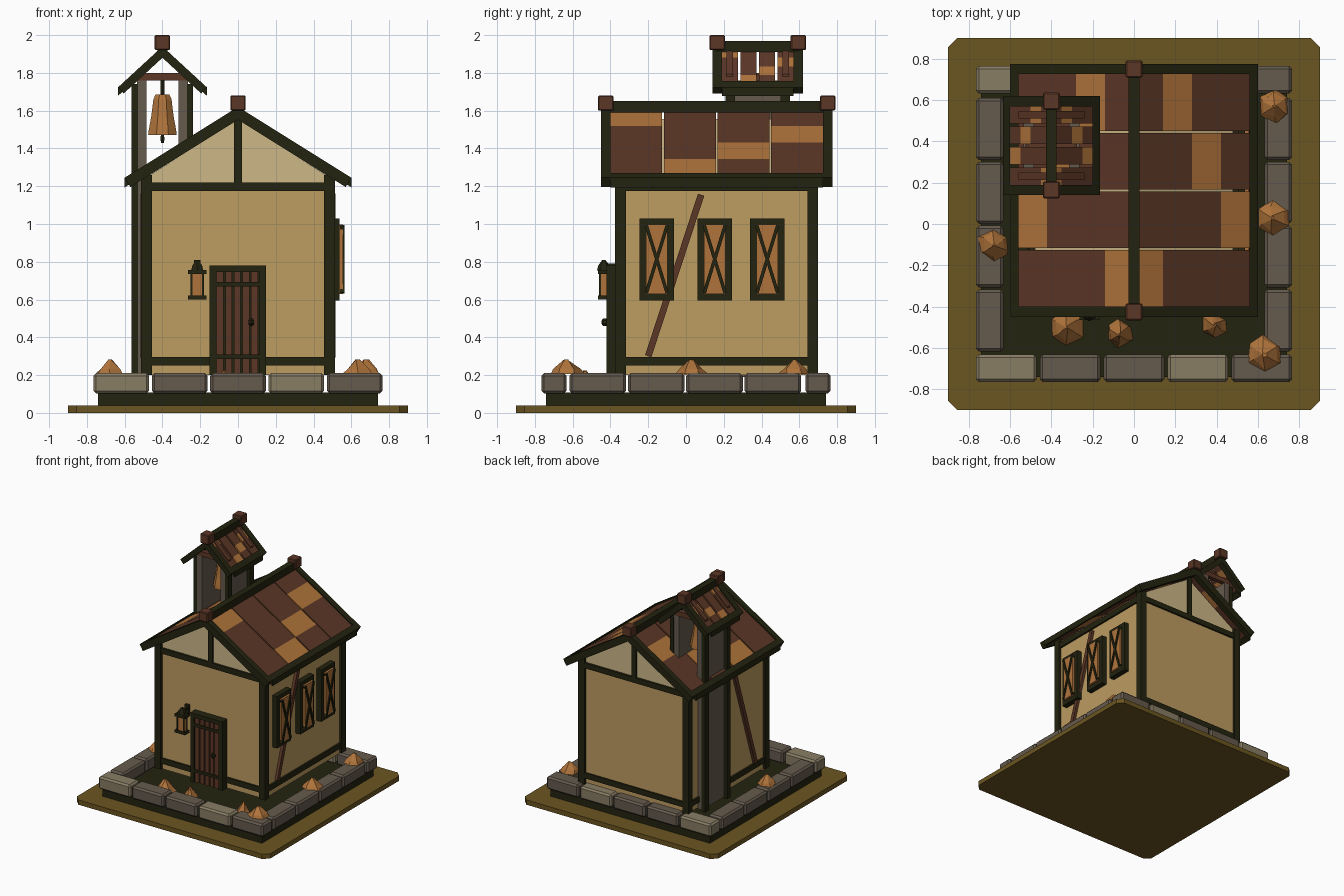
import bpy, bmesh, math, random
from mathutils import Vector

if "Cube" in bpy.data.objects:
    bpy.data.objects.remove(bpy.data.objects["Cube"])
random.seed(4)


def material(name, hexa):
    m = bpy.data.materials.new(name)
    rgb = [int(hexa[i:i + 2], 16) / 255 for i in (0, 2, 4)]
    m.diffuse_color = [c / 12.92 if c < .04 else ((c + .055) / 1.055) ** 2.4 for c in rgb] + [1]
    m.use_nodes = True
    m.node_tree.nodes["Principled BSDF"].inputs["Base Color"].default_value = m.diffuse_color
    return m


OLIVE = material("olive ground", "6b5521")
DARK = material("dark timber", "232310")
BROWN = material("red brown wood", "5c3726")
ORANGE = material("copper orange", "b0743b")
PLASTER = material("tan plaster", "bd9c61")
PALE = material("pale plaster", "cdb787")
STONE = material("grey stone", "655a4d")
LIGHT = material("light stone", "887d64")


def finish(name, bm, mat):
    bmesh.ops.recalc_face_normals(bm, faces=bm.faces)
    me = bpy.data.meshes.new(name)
    bm.to_mesh(me)
    bm.free()
    me.materials.append(mat)
    ob = bpy.data.objects.new(name, me)
    bpy.context.collection.objects.link(ob)
    return ob


def prism(name, pts, a, b, axis, mat, bevel=0):
    """Extrude a 2D outline from a to b along one axis."""
    place = {'x': lambda u, v, w: (w, u, v), 'y': lambda u, v, w: (u, w, v),
             'z': lambda u, v, w: (u, v, w)}[axis]
    bm = bmesh.new()
    lo = [bm.verts.new(place(u, v, a)) for u, v in pts]
    hi = [bm.verts.new(place(u, v, b)) for u, v in pts]
    bm.faces.new(lo)
    bm.faces.new(hi)
    n = len(pts)
    for i in range(n):
        j = (i + 1) % n
        bm.faces.new((lo[i], lo[j], hi[j], hi[i]))
    if bevel:
        bmesh.ops.recalc_face_normals(bm, faces=bm.faces)
        bmesh.ops.bevel(bm, geom=bm.edges[:], offset=bevel, segments=1, affect='EDGES')
    return finish(name, bm, mat)


def box(name, x0, x1, y0, y1, z0, z1, mat, bevel=0):
    return prism(name, [(x0, y0), (x1, y0), (x1, y1), (x0, y1)], z0, z1, 'z', mat, bevel)


def bar_yz(name, p, q, w, x0, x1, mat):
    p, q = Vector(p), Vector(q)
    d = (q - p).normalized() * w / 2
    n = Vector((-d.y, d.x))
    return prism(name, [p + n, q + n, q - n, p - n], x0, x1, 'x', mat)


def lathe(name, profile, loc, sides, mat):
    """Stack of rings (radius, z) closed at both ends."""
    bm = bmesh.new()
    rings = []
    for r, z in profile:
        rings.append([bm.verts.new((loc[0] + r * math.cos((k + .5) * math.tau / sides),
                                    loc[1] + r * math.sin((k + .5) * math.tau / sides), loc[2] + z))
                      for k in range(sides)])
    bm.faces.new(rings[0])
    bm.faces.new(rings[-1])
    for a, b in zip(rings, rings[1:]):
        for k in range(sides):
            j = (k + 1) % sides
            bm.faces.new((a[k], a[j], b[j], b[k]))
    return finish(name, bm, mat)


def roof(name, cx, y0, y1, half, apex, slope, t, edge, gap, tile_t):
    """Gable roof: patchwork tiles, barge boards, eave beams, ridge beam and ridge caps."""
    top = lambda x: apex - slope * x
    e = half - .03
    chevron = [(0, apex), (half, top(half)), (e, top(e) - t), (0, apex - t),
               (-e, top(e) - t), (-half, top(half))]
    chevron = [(cx + x, z) for x, z in chevron]
    for tag, ya, yb in (("front", y0, y0 + .05), ("back", y1 - .05, y1)):
        prism(f"{name}_{tag}_barge_board", chevron, ya, yb, 'y', DARK)
    inner = half - edge
    step = (y1 - y0 - .1 + gap) / 4
    accents = {1: (0, 3, 2, 1), -1: (0, 3, 2, 1)}
    for s in (1, -1):
        quad = lambda a, b, drop, th: [(cx + s * a, top(a) - drop), (cx + s * b, top(b) - drop),
                                       (cx + s * b, top(b) - drop - th), (cx + s * a, top(a) - drop - th)]
        prism(f"{name}_eave_beam", quad(inner, half, 0, t * .75), y0 + .05, y1 - .05, 'y', DARK)
        for c in range(4):
            ya = y0 + .05 + c * step
            for r in range(4):
                mat = ORANGE if accents[s][c] == r else BROWN
                prism(f"{name}_tile", quad(inner * r / 4, inner * (r + 1) / 4, .013, tile_t),
                      ya, ya + step - gap, 'y', mat)
    box(f"{name}_ridge_beam", cx - .026, cx + .026, y0 + .02, y1 - .02, apex - .03, apex + .03, DARK)
    for y in (y0 + .025, y1 - .025):
        box(f"{name}_ridge_cap", cx - .041, cx + .041, y - .041, y + .041, apex - .02, apex + .06, BROWN, .006)


# Ground plate and soil bed
c, k = .9, .045
prism("ground_plate", [(-c + k, -c), (c - k, -c), (c, -c + k), (c, c - k),
                       (c - k, c), (-c + k, c), (-c, c - k), (-c, -c + k)], 0, .04, 'z', OLIVE)
box("soil_bed", -.74, .74, -.74, .74, .04, .107, DARK)

# Kerb stones around the bed
for i in range(5):
    x = -.765 + i * .309
    mat = LIGHT if i in (0, 3) else STONE
    for tag, y in (("front", -.765), ("back", .632)):
        box(f"{tag}_kerb_stone", x, x + .294, y, y + .133, .103, .21, mat, .014)
for i in range(4):
    y = -.617 + i * .309
    for tag, x in (("left", -.765), ("right", .632)):
        box(f"{tag}_kerb_stone", x, x + .133, y, y + .3, .103, .21, STONE, .014)

# Faceted orange heaps on the kerb and soil
for x, y, r, z, h in ((-.68, -.10, .08, .205, .078), (-.325, -.50, .085, .105, .1), (-.07, -.53, .068, .105, .12),
                      (.39, -.49, .06, .105, .1), (.63, -.63, .088, .205, .078), (.67, .03, .085, .205, .078),
                      (.68, .57, .08, .205, .078)):
    heap = lathe("leaf_heap", [(r, 0), (r * .75, h * .35), (.006, h)], (x, y, z), 6, ORANGE)
    for v in heap.data.vertices:
        v.co.x += random.uniform(-.009, .009)
        v.co.y += random.uniform(-.009, .009)

# Plaster walls and gables
F, B, W = -.375, .70, .513
box("house_walls", -W + .02, W - .02, F + .02, B - .02, .2, 1.21, PLASTER)
prism("gable_infill", [(-.48, 1.2), (.48, 1.2), (.48, 1.25), (0, 1.555), (-.48, 1.25)],
      F + .022, B - .022, 'y', PALE)

# Timber frame
for s in (-1, 1):
    for y in (F, B - .057):
        x = sorted((s * W, s * (W - .057)))
        box("corner_post", x[0], x[1], y, y + .057, .2, 1.26, DARK)
    x = sorted((s * (W - .005), s * (W - .045)))
    xb = sorted((s * (W + .003), s * (W - .045)))
    for z0, z1 in ((.25, .295), (1.175, 1.22)):
        box("side_beam", x[0], x[1], F + .03, B - .03, z0, z1, DARK)
    bar_yz("side_brace", (-.2, .3), (.08, 1.155), .035, xb[0], xb[1], BROWN)
for y in (F + .005, B - .045):
    for z0, z1 in ((.25, .295), (1.175, 1.22)):
        box("end_beam", -W + .03, W - .03, y, y + .04, z0, z1, DARK)
    box("gable_post", -.02, .02, y, y + .04, 1.2, 1.56, DARK)

# Main roof
roof("main_roof", 0, -.45, .775, .6, 1.62, .625, .068, .04, .01, .035)

# Door with planks, straps and knob
for x in (-.15, .113):
    box("door_jamb", x, x + .035, -.42, -.35, .2, .78, DARK)
box("door_lintel", -.15, .148, -.42, -.35, .745, .78, DARK)
box("door_backing", -.12, .12, -.395, -.35, .2, .75, DARK)
for i in range(5):
    x = -.113 + i * .0456
    box("door_plank", x, x + .036, -.408, -.37, .2, .745, BROWN)
for z in (.285, .67):
    box("door_strap", -.115, .115, -.417, -.39, z, z + .024, DARK)
lathe("door_knob", [(.008, -.02), (.018, -.008), (.018, .008), (.008, .02)], (.07, -.43, .48), 6, DARK)

# Right wall windows with crossed bars
for y in (-.155, .152, .43):
    box("window_frame", .48, .538, y - .092, y + .092, .595, 1.03, DARK)
    box("window_pane", .5, .556, y - .058, y + .058, .63, .997, ORANGE)
    for s in (-1, 1):
        bar_yz("window_cross_bar", (y - s * .055, .635), (y + s * .055, .992), .018, .54, .565, DARK)

# Lantern on a bracket
lx, ly = -.216, -.435
box("lantern_base", lx - .048, lx + .048, ly - .03, ly + .03, .6, .622, DARK)
box("lantern_glass", lx - .03, lx + .03, ly - .02, ly + .02, .62, .735, ORANGE)
for sx in (-.03, .03):
    for sy in (-.02, .02):
        box("lantern_corner", lx + sx - .005, lx + sx + .005, ly + sy - .005, ly + sy + .005, .62, .735, DARK)
box("lantern_cover", lx - .048, lx + .048, ly - .03, ly + .03, .735, .757, DARK)
lathe("lantern_cap", [(.036, 0), (.03, .025), (.008, .055)], (lx, ly, .755), 6, DARK)
box("lantern_arm", lx - .01, lx + .01, ly, -.35, .775, .792, DARK)
box("lantern_wall_plate", lx - .018, lx + .018, -.375, -.35, .72, .81, DARK)

# Bell tower walls and posts
tx, ty = -.4, .38
for s in (-1, 1):
    x = sorted((tx + s * .085, tx + s * .135))
    box("tower_wall", x[0], x[1], ty - .165, ty + .165, .19, 1.76, STONE)
    x = sorted((tx + s * .13, tx + s * .163))
    for y in (ty - .17, ty + .12):
        box("tower_post", x[0], x[1], y, y + .05, .18, 1.74, DARK)

# Tower roof, tie beams and rafters
roof("tower_roof", tx, .14, .62, .235, 1.94, .92, .06, .035, .014, .02)
for y in (ty - .148, ty + .148):
    box("tower_tie_beam", tx - .135, tx + .135, y - .018, y + .018, 1.76, 1.8, BROWN)
    for s in (-1, 1):
        za, zb = 1.94 - .92 * .02, 1.94 - .92 * .16
        prism("tower_rafter", [(tx + s * .02, za), (tx + s * .16, zb), (tx + s * .16, zb - .02),
                               (tx + s * .02, za - .02)], y - .018, y + .018, 'y', BROWN)
box("bell_beam", tx - .125, tx + .125, ty - .02, ty + .02, 1.76, 1.8, BROWN)

# Bell, hanger and clapper
lathe("bell", [(.082, 1.47), (.078, 1.5), (.064, 1.57), (.052, 1.66), (.04, 1.685)], (tx, ty, 0), 8, ORANGE)
lathe("bell_hanger", [(.012, 1.68), (.012, 1.77)], (tx, ty, 0), 6, DARK)
lathe("bell_clapper", [(.008, 1.43), (.013, 1.45), (.008, 1.48)], (tx, ty, 0), 6, DARK)
